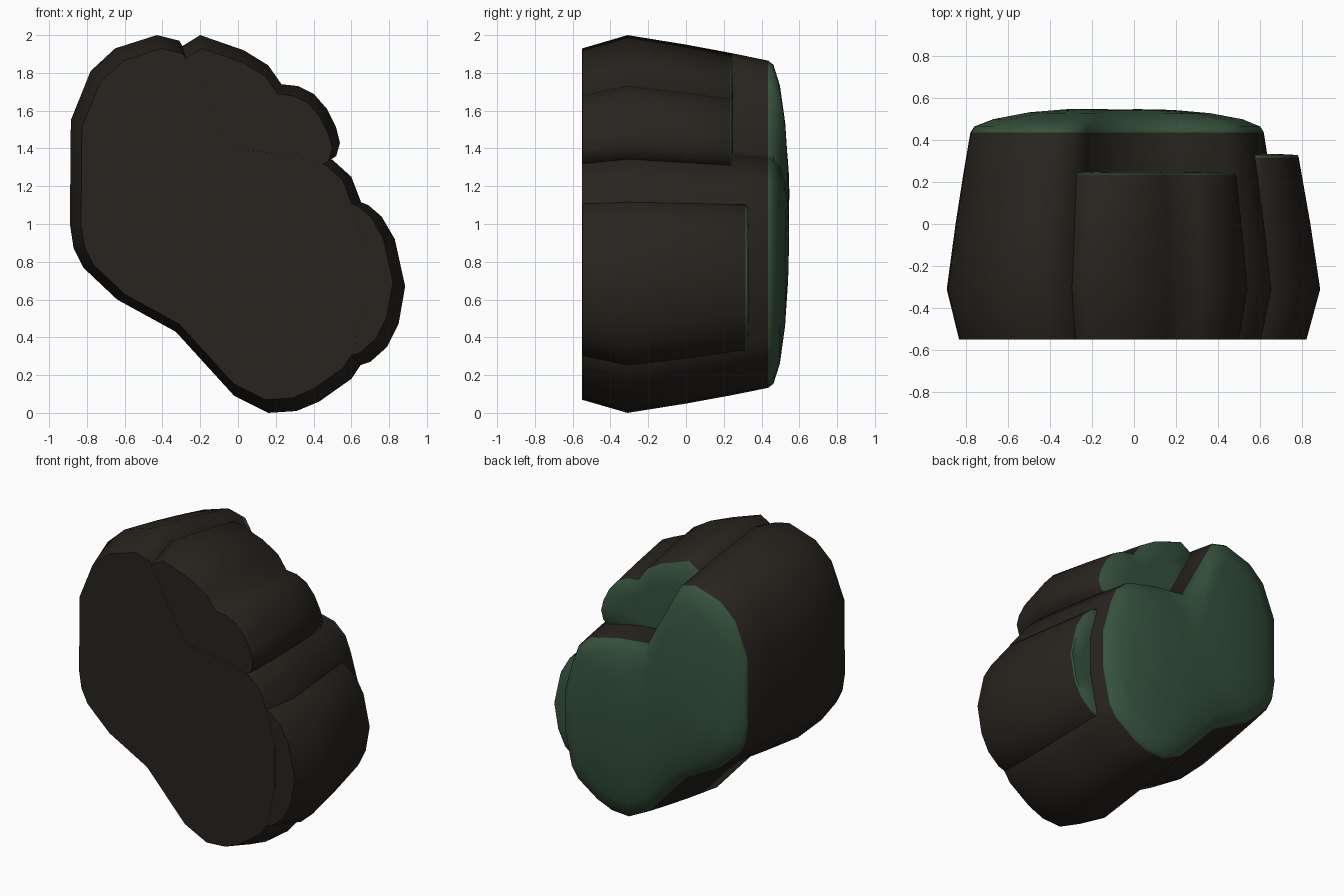
import bpy, bmesh, math

if "Cube" in bpy.data.objects:
    bpy.data.objects.remove(bpy.data.objects["Cube"])

CX, CZ = -0.05, 0.99          # shared taper axis of all the columns


def material(name, rgb):
    m = bpy.data.materials.new(name)
    m.diffuse_color = (*rgb, 1)
    m.use_nodes = True
    m.node_tree.nodes["Principled BSDF"].inputs["Base Color"].default_value = m.diffuse_color
    return m


STONE = material("dark_stone", (0.021, 0.017, 0.013))
MOSS = material("moss", (0.036, 0.085, 0.045))


def taper(y):
    """Column width along y: widest near the front, narrowing to the mossy end."""
    if y < -0.31:
        return 1 - 0.07 * (-0.31 - y) / 0.24
    t = (y + 0.31) / 0.75
    return 1 - 0.11 * t - 0.025 * t * t


def rock_column(name, outline, ys, centre, cap, bumps=()):
    """Loft the outline through ys, then close it with mossy cap rings (scale, y)."""
    bm = bmesh.new()
    rings = []
    for y in ys:
        k = taper(y)
        rings.append([(CX + (x - CX) * k, y, CZ + (z - CZ) * k) for x, z in outline])
    end = rings[-1]
    ax, az = centre
    for k, y in cap:
        ring = []
        for x, _, z in end:
            px, pz = ax + (x - ax) * k, az + (z - az) * k
            dy = sum(h * math.exp(-((px - bx) ** 2 + (pz - bz) ** 2) / 0.1) * (1 - k)
                     for bx, bz, h in bumps)
            ring.append((px, y + dy, pz))
        rings.append(ring)
    loops = [[bm.verts.new(p) for p in r] for r in rings]
    n = len(outline)
    for j in range(len(loops) - 1):
        for i in range(n):
            a, b = loops[j], loops[j + 1]
            f = bm.faces.new((a[i], a[(i + 1) % n], b[(i + 1) % n], b[i]))
            f.material_index = int(j >= len(ys) - 1)
    bm.faces.new(loops[0])
    bm.faces.new(loops[-1]).material_index = 1
    bmesh.ops.recalc_face_normals(bm, faces=bm.faces)
    me = bpy.data.meshes.new(name)
    bm.to_mesh(me)
    bm.free()
    me.materials.append(STONE)
    me.materials.append(MOSS)
    ob = bpy.data.objects.new(name, me)
    bpy.context.collection.objects.link(ob)
    bpy.context.view_layer.objects.active = ob
    ob.select_set(True)
    bpy.ops.object.shade_smooth_by_angle(angle=math.radians(62))
    ob.select_set(False)
    return ob


# Large main column with a notch in its upper right side
main = [(-0.43, 2.0), (-0.31, 1.97), (-0.25, 1.86), (-0.02, 1.43), (0.25, 1.4),
        (0.5, 1.34), (0.6, 1.25), (0.65, 1.12), (0.72, 0.87), (0.72, 0.55),
        (0.66, 0.27), (0.6, 0.18), (0.43, 0.06), (0.31, 0.01), (0.16, 0.0),
        (-0.02, 0.09), (-0.33, 0.43), (-0.64, 0.6), (-0.82, 0.77), (-0.87, 0.87),
        (-0.89, 1.0), (-0.885, 1.55), (-0.78, 1.81), (-0.65, 1.93)]
rock_column("main_rock", main, [-0.55, -0.31, 0.0, 0.24, 0.435], (CX, CZ),
            [(0.975, 0.463), (0.85, 0.497), (0.62, 0.523), (0.35, 0.532), (0.12, 0.533)],
            [(-0.4, 1.2, 0.025), (0.15, 0.83, 0.016)])

# Shorter two-lobed column filling the notch
upper = [(-0.33, 1.92), (-0.2, 2.0), (0.03, 1.92), (0.16, 1.84), (0.23, 1.74),
         (0.32, 1.73), (0.4, 1.69), (0.47, 1.61), (0.52, 1.51), (0.54, 1.43),
         (0.52, 1.36), (0.4, 1.3), (-0.05, 1.3), (-0.33, 1.7)]
rock_column("upper_rock", upper, [-0.549, -0.31, 0.0, 0.235], (0.05, 1.52),
            [(0.98, 0.243), (0.5, 0.248)])

# Low column against the right side
side = [(0.64, 1.12), (0.69, 1.1), (0.76, 1.04), (0.83, 0.92), (0.885, 0.67),
        (0.85, 0.47), (0.79, 0.35), (0.7, 0.27), (0.64, 0.25), (0.52, 0.5), (0.52, 0.95)]
rock_column("side_rock", side, [-0.549, -0.31, 0.0, 0.315], (0.62, 0.68),
            [(0.97, 0.328), (0.5, 0.332)])
